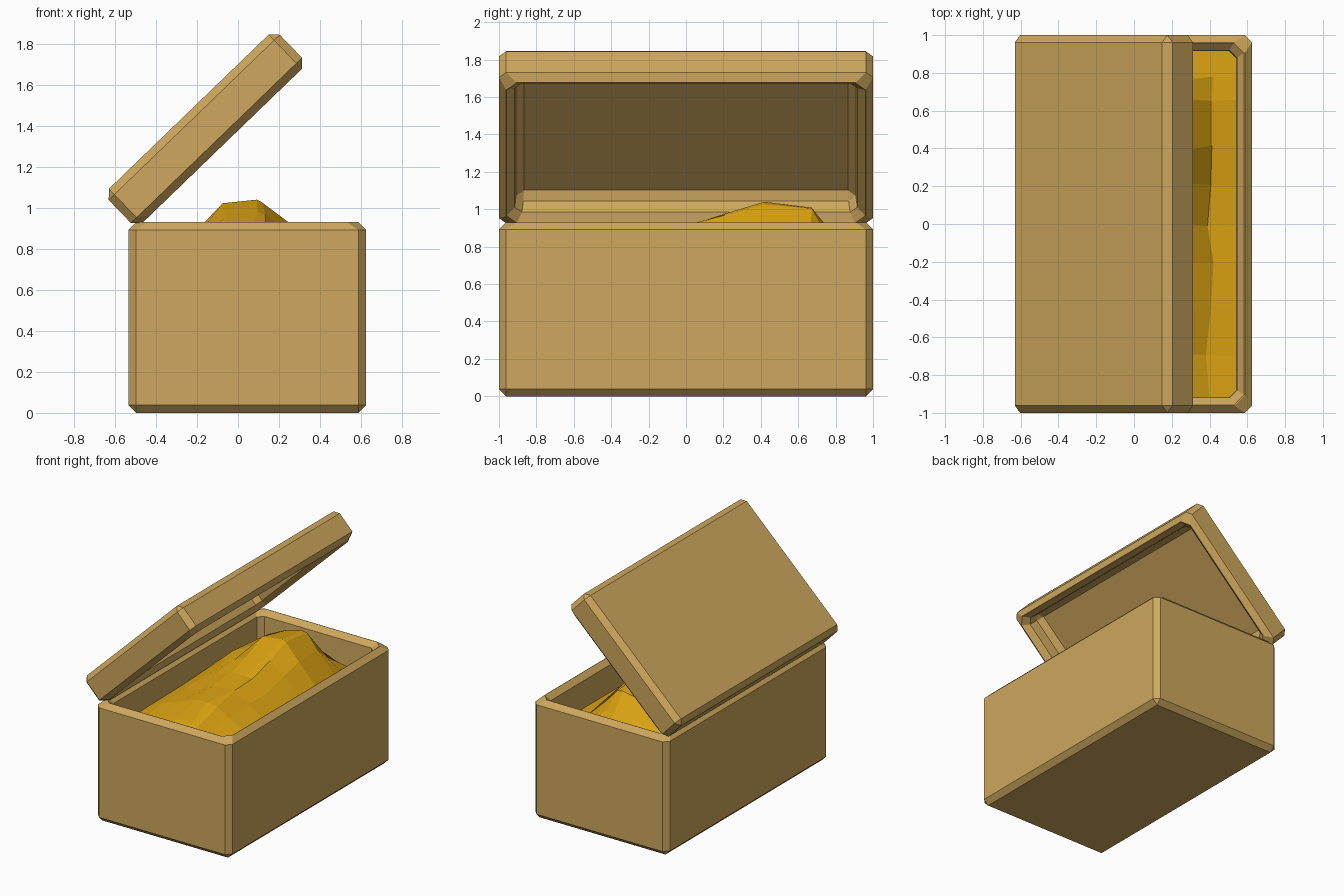
import bpy, bmesh, math, random

if "Cube" in bpy.data.objects:
    bpy.data.objects.remove(bpy.data.objects["Cube"])

random.seed(4)


def material(name, rgb):
    m = bpy.data.materials.new(name)
    m.diffuse_color = (*rgb, 1)
    m.use_nodes = True
    m.node_tree.nodes["Principled BSDF"].inputs["Base Color"].default_value = m.diffuse_color
    return m


def add_object(name, bm, mat):
    bmesh.ops.recalc_face_normals(bm, faces=bm.faces)
    me = bpy.data.meshes.new(name)
    bm.to_mesh(me)
    bm.free()
    me.materials.append(mat)
    ob = bpy.data.objects.new(name, me)
    bpy.context.collection.objects.link(ob)
    return ob


def tray(name, length, width, height, mat, wall=0.08, taper=0.016, chamfer=0.0385):
    """Open-topped box, all edges chamfered, cavity narrowing slightly to the floor."""
    bm = bmesh.new()
    bmesh.ops.create_cube(bm, size=1)
    for v in bm.verts:
        v.co = (v.co.x * length, v.co.y * width, (v.co.z + 0.5) * height)
    bm.normal_update()
    top = max(bm.faces, key=lambda f: f.calc_center_median().z)
    bmesh.ops.inset_region(bm, faces=[top], thickness=wall, use_even_offset=True)
    floor = bmesh.ops.extrude_discrete_faces(bm, faces=[top])["faces"][0]
    for v in floor.verts:
        v.co.x -= math.copysign(taper, v.co.x)
        v.co.y -= math.copysign(taper, v.co.y)
        v.co.z = wall
    bmesh.ops.bevel(bm, geom=bm.edges[:], offset=chamfer, offset_type='OFFSET',
                    segments=1, profile=0.5, affect='EDGES', clamp_overlap=True)
    return add_object(name, bm, mat)


wood = material("wood", (0.62, 0.39, 0.11))
gold = material("gold", (0.72, 0.37, 0.006))

# Chest body
body = tray("chest_body", 1.16, 2.0, 0.93, wood)
body.location.x = 0.045

# Lid: the same tray turned over and tilted open at the back edge
lid = tray("chest_lid", 1.16, 2.0, 0.233, wood)
lid.location = (-0.24, 0, 1.4685)
lid.rotation_euler.y = math.radians(136)

# Treasure heap: cross profile scaled by a ridge profile along the chest
cross = [(-0.45, 0.15), (-0.32, 0.45), (-0.19, 0.69), (-0.06, 0.94), (0.08, 1.0),
         (0.14, 0.97), (0.24, 0.66), (0.40, 0.12), (0.545, 0.0)]
ridge = [(-0.915, 0.07), (-0.7, 0.14), (-0.45, 0.2), (-0.2, 0.22), (0.0, 0.24),
         (0.2, 0.3), (0.4, 0.37), (0.66, 0.335), (0.77, 0.2), (0.915, 0.03)]
bm = bmesh.new()
rows = []
for j, (y, r) in enumerate(ridge):
    row = []
    for i, (x, f) in enumerate(cross):
        inner = 0 < i < len(cross) - 1 and 0 < j < len(ridge) - 1
        k = 0.022 if inner else 0
        row.append(bm.verts.new((x + random.uniform(-k, k), y + random.uniform(-k, k),
                                 0.68 + r * f + random.uniform(-k, 0) * 0.6)))
    rows.append(row)
for a, b in zip(rows, rows[1:]):
    for i in range(len(cross) - 1):
        bm.faces.new((a[i], a[i + 1], b[i + 1], b[i]))
heap = add_object("treasure_heap", bm, gold)
if heap.data.polygons[0].normal.z < 0:
    heap.data.flip_normals()
